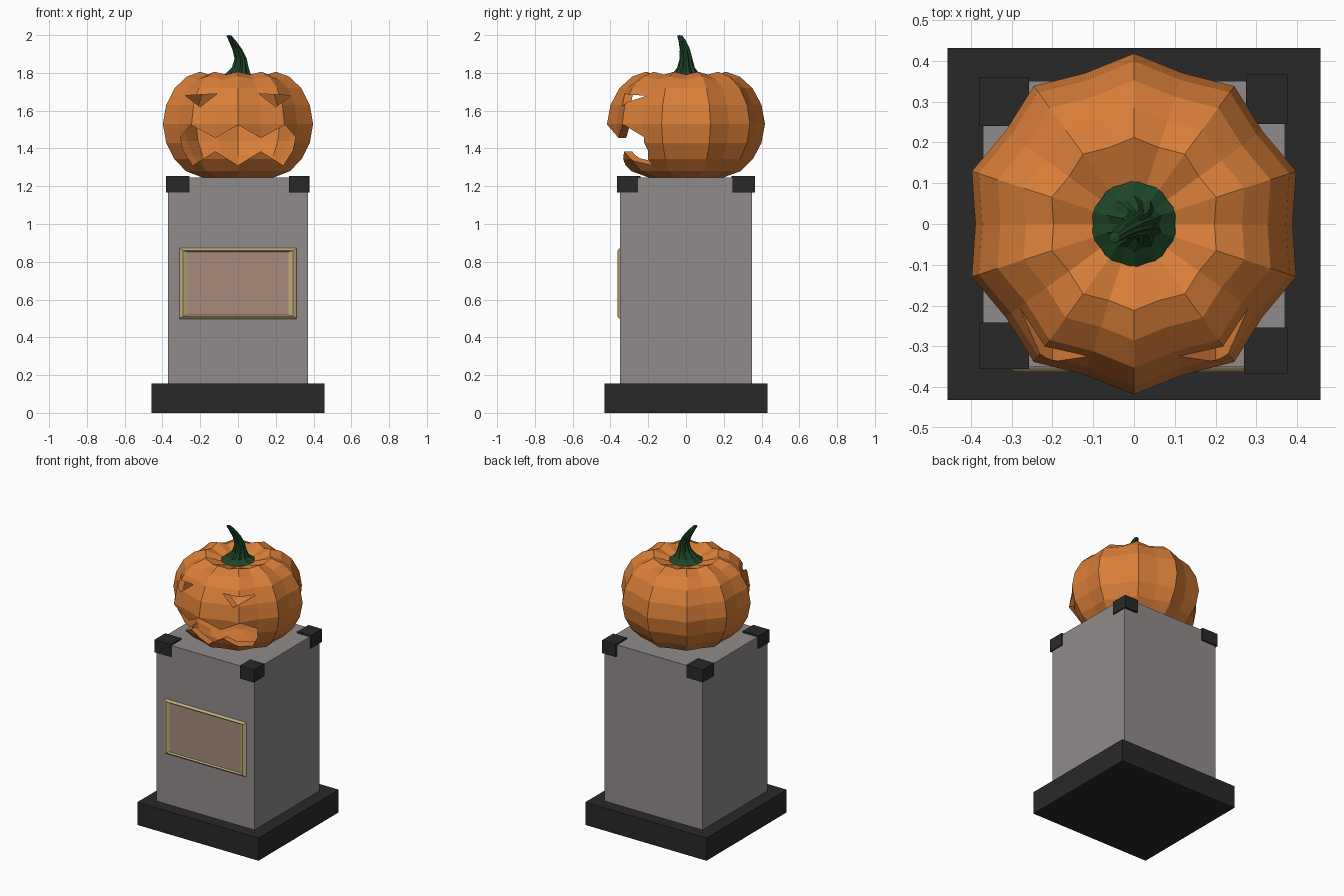
import bpy, bmesh, math
from mathutils import Vector

if "Cube" in bpy.data.objects:
    bpy.data.objects.remove(bpy.data.objects["Cube"])


def material(name, r, g, b):
    m = bpy.data.materials.new(name)
    m.diffuse_color = (r, g, b, 1)
    m.use_nodes = True
    m.node_tree.nodes["Principled BSDF"].inputs["Base Color"].default_value = m.diffuse_color
    return m


ORANGE = material("orange", 0.70, 0.21, 0.04)
GREEN = material("green", 0.012, 0.06, 0.02)
DARK = material("dark", 0.022, 0.022, 0.022)
STONE = material("stone", 0.28, 0.26, 0.255)
GOLD = material("gold", 0.52, 0.41, 0.19)
COPPER = material("copper", 0.38, 0.26, 0.20)


def finish(name, bm, mat=None):
    me = bpy.data.meshes.new(name)
    bm.to_mesh(me)
    bm.free()
    ob = bpy.data.objects.new(name, me)
    bpy.context.collection.objects.link(ob)
    if mat:
        me.materials.append(mat)
    return ob


def box(name, lo, hi, mat):
    bm = bmesh.new()
    bmesh.ops.create_cube(bm, size=1)
    for v in bm.verts:
        v.co = [(l + h) / 2 + c * (h - l) for l, h, c in zip(lo, hi, v.co)]
    return finish(name, bm, mat)


def loft(bm, rings):
    """Skin closed rings of points; a ring with one point is a pole."""
    loops = [[bm.verts.new(p) for p in ring] for ring in rings]
    for a, b in zip(loops, loops[1:]):
        n = max(len(a), len(b))
        for i in range(n):
            j = (i + 1) % n
            if len(a) == 1:
                bm.faces.new((a[0], b[j], b[i]))
            elif len(b) == 1:
                bm.faces.new((a[i], a[j], b[0]))
            else:
                bm.faces.new((a[i], a[j], b[j], b[i]))


def lobed_ring(r, z, groove, cx=0, cy=0, dip=0):
    """Twenty points, alternating groove and ridge."""
    if r == 0:
        return [(cx, cy, z)]
    return [(cx + r * (1 if i % 2 else groove) * math.cos(i * math.pi / 10),
             cy + r * (1 if i % 2 else groove) * math.sin(i * math.pi / 10),
             z - (0 if i % 2 else dip)) for i in range(20)]


# Pedestal
box("pedestal_base", (-0.457, -0.432, 0), (0.457, 0.432, 0.155), DARK)
box("pedestal_block", (-0.37, -0.35, 0.15), (0.37, 0.35, 1.245), STONE)

# Corner caps, slightly uneven
for name, x0, x1, y0, y1 in (("front_left", -0.38, -0.257, -0.356, -0.242),
                             ("back_left", -0.38, -0.257, 0.24, 0.36),
                             ("front_right", 0.27, 0.376, -0.366, -0.254),
                             ("back_right", 0.275, 0.378, 0.245, 0.366)):
    box("corner_cap_" + name, (x0, y0, 1.168), (x1, y1, 1.255), DARK)

# Plaque with a bevelled frame
box("plaque_panel", (-0.28, -0.354, 0.51), (0.28, -0.345, 0.86), COPPER)
bm = bmesh.new()
loft(bm, [[(sx * w, y, 0.685 + sz * h) for sx, sz in ((-1, -1), (1, -1), (1, 1), (-1, 1))]
          for w, h, y in ((0.312, 0.188, -0.348), (0.308, 0.184, -0.354),
                          (0.29, 0.174, -0.363), (0.265, 0.166, -0.353))])
finish("plaque_frame", bm, GOLD)

# Hollow pumpkin: outer skin plus reversed inner skin
profile = [(0, 1.27), (0.12, 1.255), (0.2, 1.247), (0.29, 1.28), (0.355, 1.345),
           (0.4, 1.43), (0.418, 1.53), (0.4, 1.63), (0.352, 1.72), (0.285, 1.78),
           (0.212, 1.806), (0.1, 1.77), (0, 1.75)]


def skin(scale):
    return [lobed_ring(r * scale, 1.53 + (z - 1.53) * scale, 0.93,
                       dip=0.015 * scale if z > 1.75 else 0) for r, z in profile]


bm = bmesh.new()
loft(bm, skin(1))
loft(bm, skin(0.9)[::-1])
pumpkin = finish("pumpkin", bm, ORANGE)


# Carved eyes and mouth
def carve(points):
    bm = bmesh.new()
    face = bm.faces.new([bm.verts.new((x, -0.6, z)) for x, z in points])
    ext = bmesh.ops.extrude_face_region(bm, geom=[face])
    for v in ext["geom"]:
        if isinstance(v, bmesh.types.BMVert):
            v.co.y = -0.08
    bmesh.ops.recalc_face_normals(bm, faces=bm.faces)
    cutter = finish("face_cutter", bm, ORANGE)
    cutter.hide_render = True
    mod = pumpkin.modifiers.new("carve", "BOOLEAN")
    mod.operation = "DIFFERENCE"
    mod.solver = "EXACT"
    mod.object = cutter
    bpy.context.view_layer.objects.active = pumpkin
    bpy.ops.object.modifier_apply(modifier=mod.name)
    bpy.data.objects.remove(cutter)


for s in (-1, 1):
    carve([(s * 0.28, 1.68), (s * 0.11, 1.69), (s * 0.2, 1.62)])
half = [(0.12, 1.455), (0.25, 1.525), (0.305, 1.46), (0.29, 1.39), (0.24, 1.31), (0.12, 1.385)]
carve([(0, 1.525)] + half + [(0, 1.31)] + [(-x, z) for x, z in half[::-1]])

# Curved, ribbed stem with flared foot
bm = bmesh.new()
loft(bm, [lobed_ring(r, z, g, cx, cy) for r, z, g, cx, cy in (
    (0, 1.74, 1, 0, 0), (0.108, 1.768, 0.93, 0, 0), (0.07, 1.795, 0.85, 0, 0),
    (0.046, 1.83, 0.8, 0.012, 0), (0.034, 1.875, 0.8, 0.014, 0),
    (0.027, 1.925, 0.82, -0.004, -0.006), (0.02, 1.97, 0.85, -0.03, -0.02),
    (0.014, 1.997, 0.9, -0.048, -0.033), (0, 2.0, 1, -0.05, -0.035))])
finish("stem", bm, GREEN)
